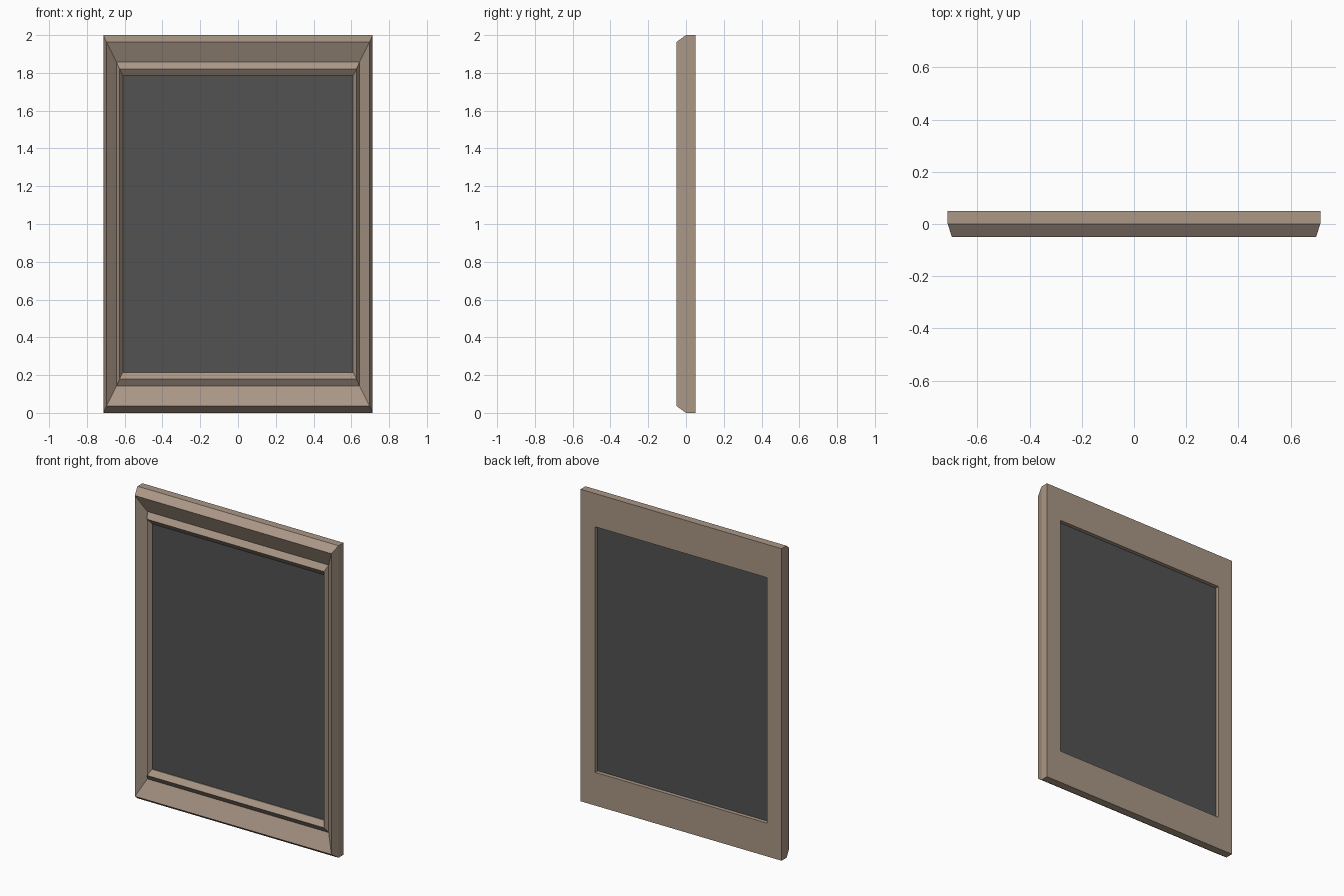
import bpy, bmesh

if "Cube" in bpy.data.objects:
    bpy.data.objects.remove(bpy.data.objects["Cube"])


def material(name, rgb):
    m = bpy.data.materials.new(name)
    m.diffuse_color = (*rgb, 1)
    m.use_nodes = True
    m.node_tree.nodes["Principled BSDF"].inputs["Base Color"].default_value = m.diffuse_color
    return m


def make_object(name, bm, mat):
    bmesh.ops.recalc_face_normals(bm, faces=bm.faces)
    me = bpy.data.meshes.new(name)
    bm.to_mesh(me)
    bm.free()
    me.materials.append(mat)
    ob = bpy.data.objects.new(name, me)
    bpy.context.collection.objects.link(ob)
    return ob


# moulding cross-section: (half width, height inset, depth y)
profile = [
    (0.713, 0.000, 0.050),   # outer back edge
    (0.713, 0.000, 0.000),   # outer side
    (0.697, 0.036, -0.050),  # front crest
    (0.643, 0.143, 0.000),   # valley
    (0.627, 0.179, -0.025),  # inner ridge
    (0.610, 0.213, 0.000),   # inner lip
    (0.610, 0.213, 0.050),   # inner back edge
]

# mitred frame: one rectangular loop per profile point, bridged in a closed ring
bm = bmesh.new()
loops = [[bm.verts.new((sx * w, y, 1 + sz * (1 - i)))
          for sx, sz in ((-1, -1), (1, -1), (1, 1), (-1, 1))]
         for w, i, y in profile]
for a, b in zip(loops, loops[1:] + loops[:1]):
    for k in range(4):
        n = (k + 1) % 4
        bm.faces.new((a[k], a[n], b[n], b[k]))
make_object("frame", bm, material("wood", (0.40, 0.31, 0.24)))

# flat dark panel set in the opening
bm = bmesh.new()
bmesh.ops.create_cube(bm, size=1)
bmesh.ops.scale(bm, vec=(1.22, 0.02, 1.574), verts=bm.verts)
bmesh.ops.translate(bm, vec=(0, 0.015, 1), verts=bm.verts)
make_object("panel", bm, material("dark_panel", (0.085, 0.085, 0.085)))
